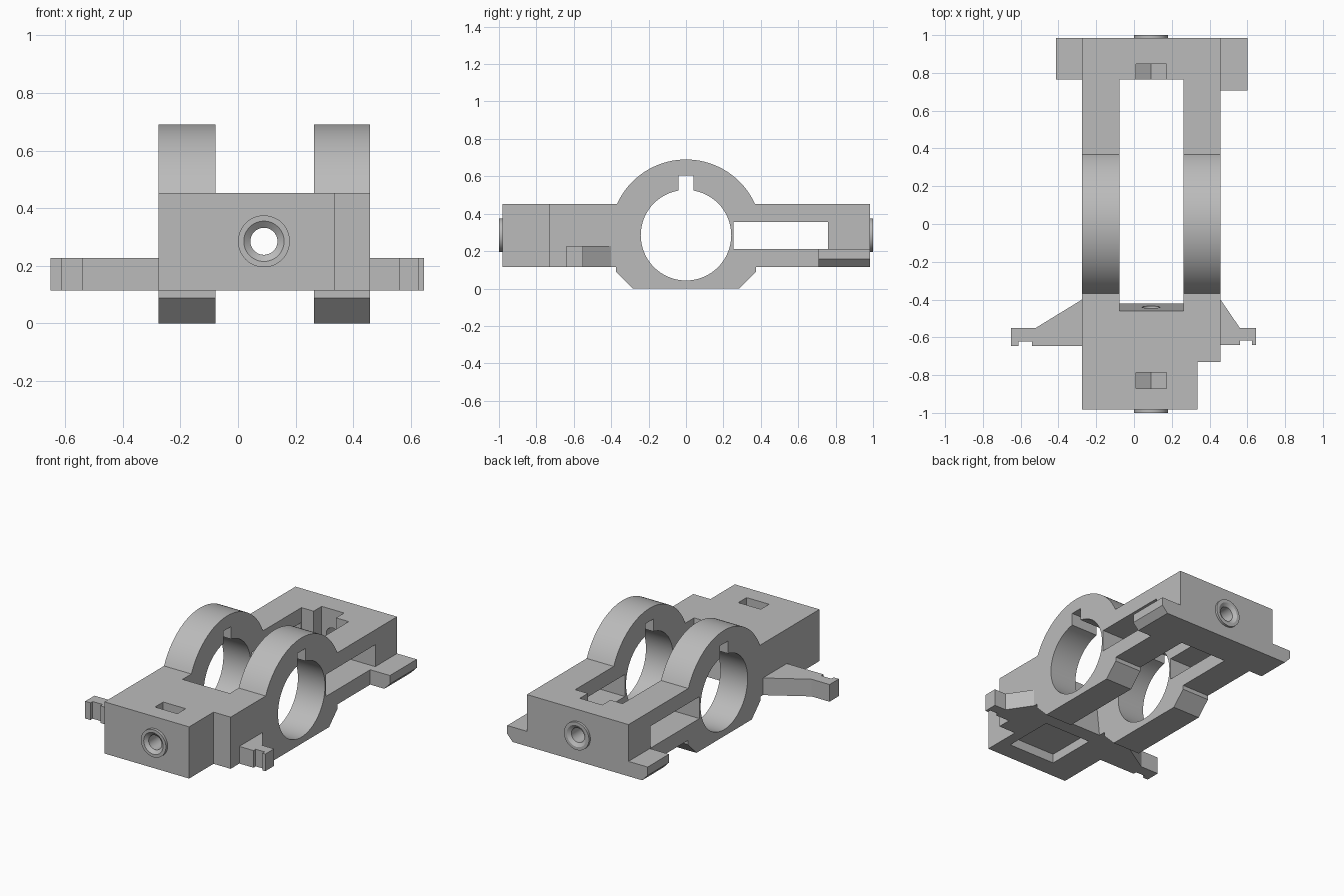
import bpy
import bmesh
from math import cos, sin, pi, asin
from mathutils import Vector

if "Cube" in bpy.data.objects:
    bpy.data.objects.remove(bpy.data.objects["Cube"])

grey = bpy.data.materials.new("plain_grey")
grey.use_nodes = True
grey.diffuse_color = (0.5, 0.5, 0.5, 1)
grey.node_tree.nodes["Principled BSDF"].inputs["Base Color"].default_value = grey.diffuse_color


def add_object(name, bm):
    bmesh.ops.recalc_face_normals(bm, faces=bm.faces)
    mesh = bpy.data.meshes.new(name)
    bm.to_mesh(mesh)
    bm.free()
    mesh.materials.append(grey)
    obj = bpy.data.objects.new(name, mesh)
    bpy.context.collection.objects.link(obj)
    return obj


def prism(name, points, axis, low, high):
    """Extrude an outline along an axis; points use the other two axes in order."""
    def place(p, depth):
        co = list(p)
        co.insert("xyz".index(axis), depth)
        return co
    bm = bmesh.new()
    face = bm.faces.new([bm.verts.new(place(p, low)) for p in points])
    new = bmesh.ops.extrude_face_region(bm, geom=[face])["geom"]
    bmesh.ops.translate(bm, vec=Vector(place((0, 0), high - low)),
                        verts=[v for v in new if isinstance(v, bmesh.types.BMVert)])
    return add_object(name, bm)


def rect(a0, a1, b0, b1):
    return [(a0, b0), (a1, b0), (a1, b1), (a0, b1)]


def arc(a, b, radius, start, end, steps):
    return [(a + radius * cos(start + (end - start) * i / steps),
             b + radius * sin(start + (end - start) * i / steps)) for i in range(steps + 1)]


def circle(a, b, radius, steps=64):
    return arc(a, b, radius, 0, 2 * pi, steps)[:-1]


def cut(target, cutter):
    cutter.hide_render = True
    mod = target.modifiers.new("cut", "BOOLEAN")
    mod.operation = "DIFFERENCE"
    mod.solver = "EXACT"
    mod.object = cutter
    bpy.context.view_layer.objects.active = target
    bpy.ops.object.modifier_apply(modifier=mod.name)
    bpy.data.objects.remove(cutter)


# Main dimensions
left, right = -0.275, 0.458
front, back = -0.982, 0.985
base, top = 0.115, 0.452
axle_z, ring_r = 0.285, 0.405
screw_x = 0.09

# Body: side outline with the ring hump and chamfered feet
angle = asin((top - axle_z) / ring_r)
outline = [(front, base), (-0.373, base), (-0.373, 0.088), (-0.285, 0),
           (0.285, 0), (0.373, 0.088), (0.373, base), (back, base), (back, top)]
outline += arc(0, axle_z, ring_r, angle, pi - angle, 40) + [(front, top)]
body = prism("bearing_frame", outline, "x", left, right)

# Central opening with a slanted front wall
cut(body, prism("opening", [(-0.46, 0.8), (-0.46, top), (-0.42, base), (-0.42, -0.1),
                            (0.765, -0.1), (0.765, 0.8)], "x", -0.078, 0.263))
# Axle bore, keyway and rail windows
cut(body, prism("bore", circle(0, axle_z, 0.242), "x", -0.5, 0.7))
cut(body, prism("keyway", rect(-0.04, 0.04, 0.4, 0.605), "x", -0.5, 0.7))
cut(body, prism("window", rect(0.254, 0.76, 0.212, 0.355), "x", -0.5, 0.7))
# Corner notch and shallow underside pocket of the front block
cut(body, prism("notch", rect(0.335, 0.7, -1.2, -0.73), "z", -0.2, 0.8))
cut(body, prism("pocket", rect(-0.078, 0.263, -0.86, -0.52), "z", -0.1, 0.175))
# Nut slots with pointed floors, and the screw hole through both ends
nut = [(0.01, 0.8), (0.01, 0.24), (screw_x, 0.194), (0.172, 0.24), (0.172, 0.8)]
for low, high in ((-0.87, -0.785), (0.7, 0.848)):
    cut(body, prism("nut_slot", nut, "y", low, high))
cut(body, prism("screw_hole", circle(screw_x, axle_z, 0.047, 32), "y", -1.2, 1.2))


# Countersunk collar around each screw hole
def collar(name, inner_y, outer_y):
    bm = bmesh.new()
    rings = []
    for radius, y in ((0.047, inner_y), (0.09, inner_y), (0.09, outer_y), (0.07, outer_y)):
        rings.append([bm.verts.new((x, y, z)) for x, z in circle(screw_x, axle_z, radius, 48)])
    for a, b in zip(rings, rings[1:] + rings[:1]):
        for i in range(48):
            j = (i + 1) % 48
            bm.faces.new((a[i], a[j], b[j], b[i]))
    return add_object(name, bm)


parts = [body, collar("front_collar", front, -1.0), collar("back_collar", back, 1.0)]


# Hooked side arms near the front
def arm(name, root, bend, groove_in, groove_out, tip, foot):
    points = [(root, -0.40), (bend, -0.55), (tip, -0.55), (tip, foot),
              (groove_out, foot), (groove_out, foot + 0.023),
              (groove_in, foot + 0.023), (groove_in, foot), (root, foot)]
    return prism(name, points, "z", base, 0.227)


parts.append(arm("right_arm", left, -0.52, -0.54, -0.612, -0.65, -0.646))
parts.append(arm("left_arm", right, 0.56, 0.56, 0.625, 0.645, -0.64))


# Chamfered tabs at the back corners
def tab(name, root, tip, start):
    inset = tip - 0.04 if tip > root else tip + 0.04
    points = [(root, base), (inset, base), (tip, 0.157), (tip, 0.212), (root, 0.212)]
    return prism(name, points, "y", start, back)


parts.append(tab("right_tab", left, -0.413, 0.765))
parts.append(tab("left_tab", right, 0.6, 0.708))

# Smooth the round surfaces, keeping crisp edges
bpy.ops.object.select_all(action="DESELECT")
for part in parts:
    part.select_set(True)
bpy.context.view_layer.objects.active = body
bpy.ops.object.shade_smooth_by_angle(angle=pi / 6)
